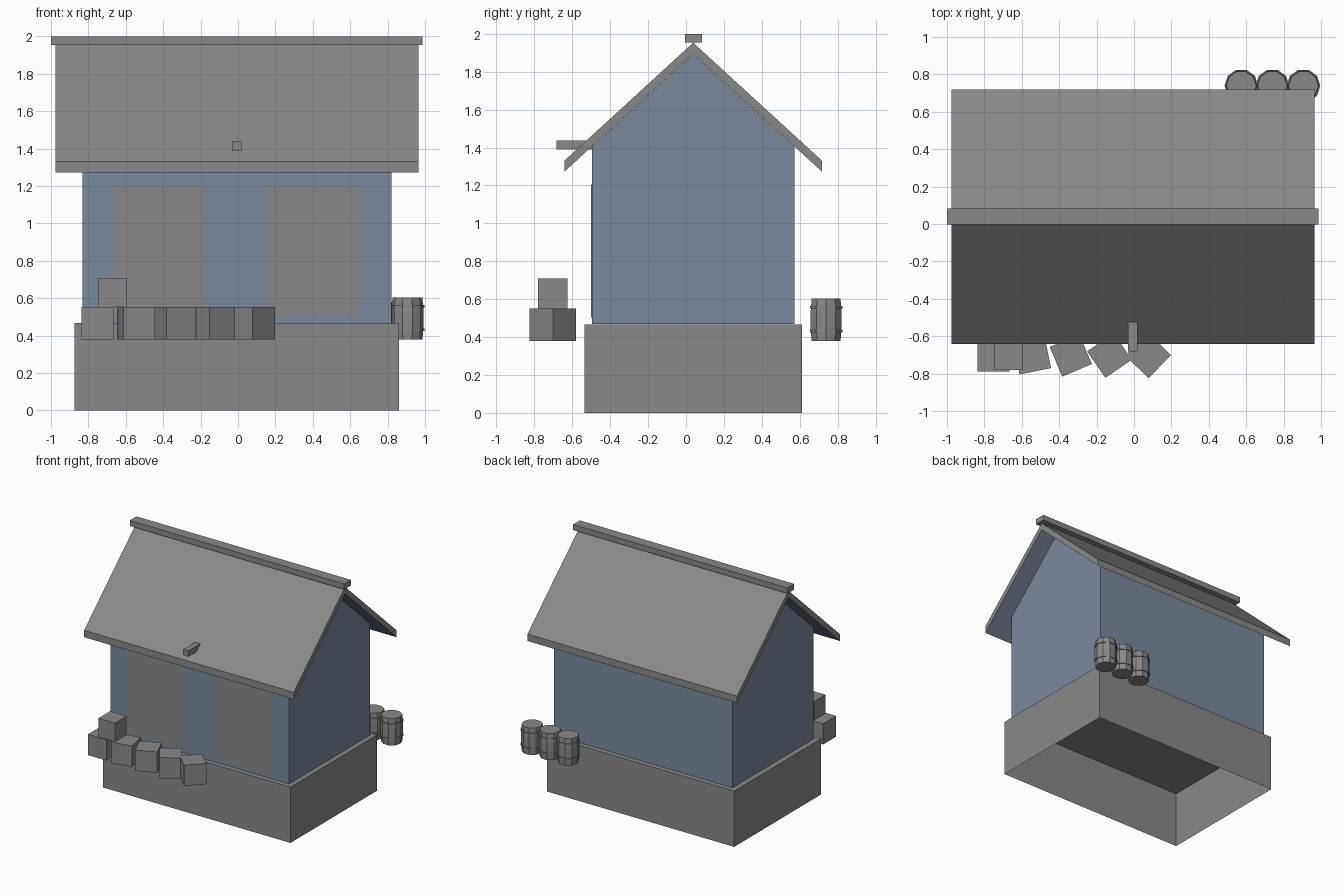
import bpy
import bmesh
import math
from mathutils import Matrix, Vector

if "Cube" in bpy.data.objects:
    bpy.data.objects.remove(bpy.data.objects["Cube"], do_unlink=True)


def make_material(name, rgb):
    mat = bpy.data.materials.new(name)
    mat.use_nodes = True
    mat.diffuse_color = (*rgb, 1)
    mat.node_tree.nodes["Principled BSDF"].inputs["Base Color"].default_value = (*rgb, 1)
    return mat


GREY = make_material("plain_grey", (0.25, 0.25, 0.25))
BLUE = make_material("slate_blue", (0.198, 0.25, 0.343))


def finish(name, bm, *mats):
    bmesh.ops.recalc_face_normals(bm, faces=bm.faces)
    mesh = bpy.data.meshes.new(name)
    bm.to_mesh(mesh)
    bm.free()
    for mat in mats:
        mesh.materials.append(mat)
    obj = bpy.data.objects.new(name, mesh)
    bpy.context.collection.objects.link(obj)
    return obj


def box(name, low, high, turn=0, open_bottom=False):
    """Box between two corners, turned about its own vertical axis."""
    low, high = Vector(low), Vector(high)
    bm = bmesh.new()
    bmesh.ops.create_cube(bm, size=1, matrix=Matrix.Diagonal((*(high - low), 1)))
    if open_bottom:
        bm.normal_update()
        under = [f for f in bm.faces if f.normal.z < -0.5]
        bmesh.ops.delete(bm, geom=under, context='FACES_ONLY')
    obj = finish(name, bm, GREY)
    obj.location = (low + high) / 2
    obj.rotation_euler.z = math.radians(turn)
    return obj


def extrude_x(name, profile, x0, x1, *mats):
    """Sweep a (y, z) outline from x0 to x1."""
    bm = bmesh.new()
    face = bm.faces.new([bm.verts.new((x0, y, z)) for y, z in profile])
    out = bmesh.ops.extrude_face_region(bm, geom=[face])
    moved = [v for v in out["geom"] if isinstance(v, bmesh.types.BMVert)]
    bmesh.ops.translate(bm, verts=moved, vec=(x1 - x0, 0, 0))
    return finish(name, bm, *mats)


# Hollow foundation, open underneath
box("foundation", (-0.875, -0.535, 0), (0.861, 0.612, 0.467), open_bottom=True)

# Gabled walls
MID, SLOPE, APEX = 0.038, 0.916, 1.895
HALF = 0.535
eave = APEX - SLOPE * HALF
extrude_x("walls", [(MID - HALF, 0.468), (MID + HALF, 0.468), (MID + HALF, eave - 0.002),
                    (MID, APEX - 0.002), (MID - HALF, eave - 0.002)], -0.832, 0.821, BLUE)

# Front panels
for side, x0, x1 in (("right", -0.666, -0.178), ("left", 0.153, 0.655)):
    box(side + "_front_panel", (x0, MID - HALF - 0.003, 0.503), (x1, MID - HALF + 0.001, 1.205))

# Roof with a blue underside
REACH, THICK = 0.68, 0.058
low = APEX - SLOPE * REACH
roof = extrude_x("roof", [(MID - REACH, low), (MID, APEX), (MID + REACH, low),
                          (MID + REACH, low + THICK), (MID, APEX + THICK),
                          (MID - REACH, low + THICK)], -0.976, 0.966, GREY, BLUE)
for poly in roof.data.polygons:
    poly.material_index = int(poly.normal.z < -0.1)

# Ridge cap and the beam poking through the front slope
box("ridge_cap", (-1, MID - 0.042, 1.953), (0.987, MID + 0.046, 2))
box("front_beam", (-0.031, -0.683, 1.39), (0.018, -0.49, 1.438))

# Row of crates, each turned a little further
for i in range(5):
    x, y, h = -0.752 + 0.207 * i, -0.703, 0.086
    box(f"crate_{i + 1}", (x - h, y - h, 0.378), (x + h, y + h, 0.552), turn=11.5 * i)
box("top_crate", (-0.746, -0.78, 0.552), (-0.593, -0.626, 0.708))


# Barrels: ten-sided bodies with two hoops
def lathe(name, profile, x, y, sides=10):
    bm = bmesh.new()
    rings = []
    for r, z in profile:
        angles = [math.tau * k / sides for k in range(sides)]
        rings.append([bm.verts.new((r * math.cos(a), r * math.sin(a), z)) for a in angles])
    for lower, upper in zip(rings, rings[1:]):
        for k in range(sides):
            n = (k + 1) % sides
            bm.faces.new((lower[k], lower[n], upper[n], upper[k]))
    bm.faces.new(rings[0][::-1])
    bm.faces.new(rings[-1])
    finish(name, bm, GREY).location = (x, y, 0)


for i in range(3):
    x, y = 0.574 + 0.166 * i, 0.739
    lathe(f"barrel_{i + 1}", [(0.08, 0.378), (0.086, 0.45), (0.086, 0.53), (0.08, 0.603)], x, y)
    for part, z in (("lower", 0.425), ("upper", 0.55)):
        lathe(f"barrel_{i + 1}_{part}_hoop", [(0.09, z), (0.09, z + 0.013)], x, y)
